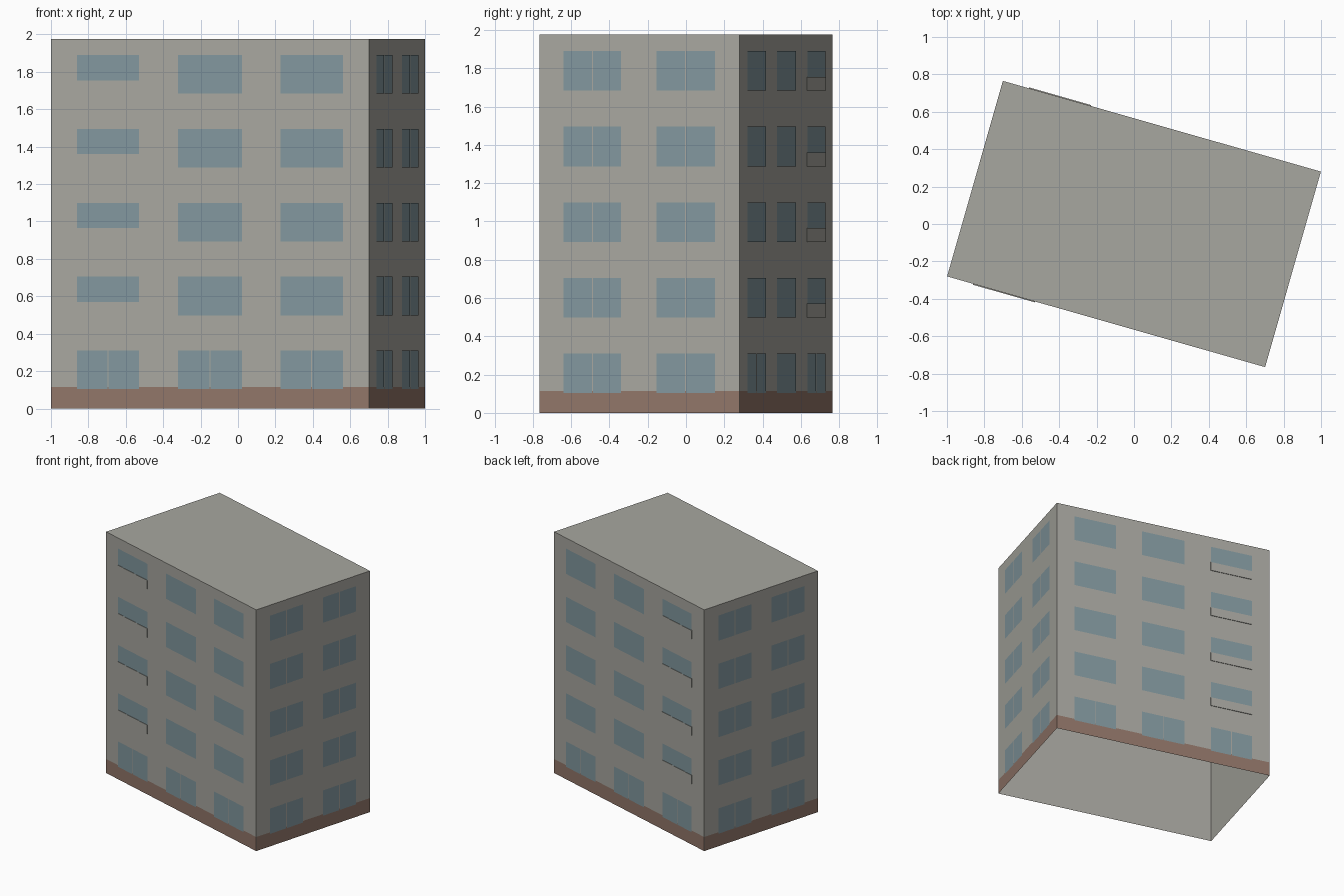
import bpy
import bmesh
from math import radians
from mathutils import Matrix

if "Cube" in bpy.data.objects:
    bpy.data.objects.remove(bpy.data.objects["Cube"], do_unlink=True)

HALF_L, HALF_W, HEIGHT = 0.884, 0.5435, 1.975
PLINTH = 0.115
FLOORS, PITCH = 5, 0.395
SILL, HEAD, HIGH_SILL = 0.103, 0.31, 0.175
GAP = 0.003
TURN = Matrix.Rotation(radians(-15.92), 4, "Z")


def material(name, rgb):
    m = bpy.data.materials.new(name)
    m.use_nodes = True
    color = (*rgb, 1.0)
    m.diffuse_color = color
    m.node_tree.nodes["Principled BSDF"].inputs["Base Color"].default_value = color
    return m


concrete = material("warm grey concrete", (0.39, 0.386, 0.35))
glass = material("blue grey glass", (0.223, 0.31, 0.34))
brick = material("brown plinth", (0.283, 0.18, 0.14))


def finish(bm, name, mat):
    mesh = bpy.data.meshes.new(name)
    bm.to_mesh(mesh)
    bm.free()
    mesh.materials.append(mat)
    obj = bpy.data.objects.new(name, mesh)
    bpy.context.collection.objects.link(obj)
    return obj


def wall_matrix(angle, distance):
    """Wall space: x along the wall, -y outward, z up."""
    return TURN @ Matrix.Rotation(radians(angle), 4, "Z") @ Matrix.Translation((0, -distance, 0))


def quad(bm, mtx, u0, u1, z0, z1, off):
    corners = ((u0, z0), (u1, z0), (u1, z1), (u0, z1))
    return bm.faces.new([bm.verts.new(mtx @ Matrix.Translation((u, -off, z)).translation)
                         for u, z in corners])


# Building shell, open underneath
bm = bmesh.new()
bmesh.ops.create_cube(bm, size=1)
bmesh.ops.transform(bm, verts=bm.verts, matrix=TURN @ Matrix.Translation((0, 0, HEIGHT / 2))
                    @ Matrix.Diagonal((2 * HALF_L, 2 * HALF_W, HEIGHT, 1)))
bm.normal_update()
bmesh.ops.delete(bm, geom=[f for f in bm.faces if f.normal.z < -0.5], context="FACES_ONLY")
finish(bm, "building_shell", concrete)

# Columns of windows on the long and short walls; stairwell column has high sills
long_columns = [(-0.739, -0.395), (-0.177, 0.177), (0.392, 0.739)]
short_columns = [(-0.413, -0.099), (0.092, 0.41)]
walls = [
    ("front", 0, HALF_W, HALF_L, long_columns, 0),
    ("right", 90, HALF_L, HALF_W, short_columns, None),
    ("back", 180, HALF_W, HALF_L, [(-b, -a) for a, b in reversed(long_columns)], 2),
    ("left", 270, HALF_L, HALF_W, [(-b, -a) for a, b in reversed(short_columns)], None),
]

plinth = bmesh.new()
for side, angle, distance, half, columns, stairs in walls:
    mtx = wall_matrix(angle, distance)
    quad(plinth, mtx, -half, half, 0, PLINTH, 0.0012)

    panes = bmesh.new()
    panels = bmesh.new()
    for floor in range(FLOORS):
        base = floor * PITCH
        for i, (u0, u1) in enumerate(columns):
            high = i == stairs and floor > 0
            z0 = base + (HIGH_SILL if high else SILL)
            z1 = base + HEAD
            # Double windows on the short walls and on the ground floor
            if stairs is None or floor == 0:
                mid = (u0 + u1) / 2
                quad(panes, mtx, u0, mid - GAP, z0, z1, 0.0025)
                quad(panes, mtx, mid + GAP, u1, z0, z1, 0.0025)
            else:
                quad(panes, mtx, u0, u1, z0, z1, 0.0025)
            # Raised panel beneath each high window
            if high:
                low = base + SILL
                box = Matrix.Translation(((u0 + u1) / 2, -0.0025, (low + z0) / 2))
                box = box @ Matrix.Diagonal((u1 - u0, 0.005, z0 - low, 1))
                bmesh.ops.create_cube(panels, size=1, matrix=mtx @ box)
    finish(panes, side + "_windows", glass)
    if stairs is not None:
        finish(panels, side + "_stair_panels", concrete)
    else:
        panels.free()
finish(plinth, "plinth_band", brick)
